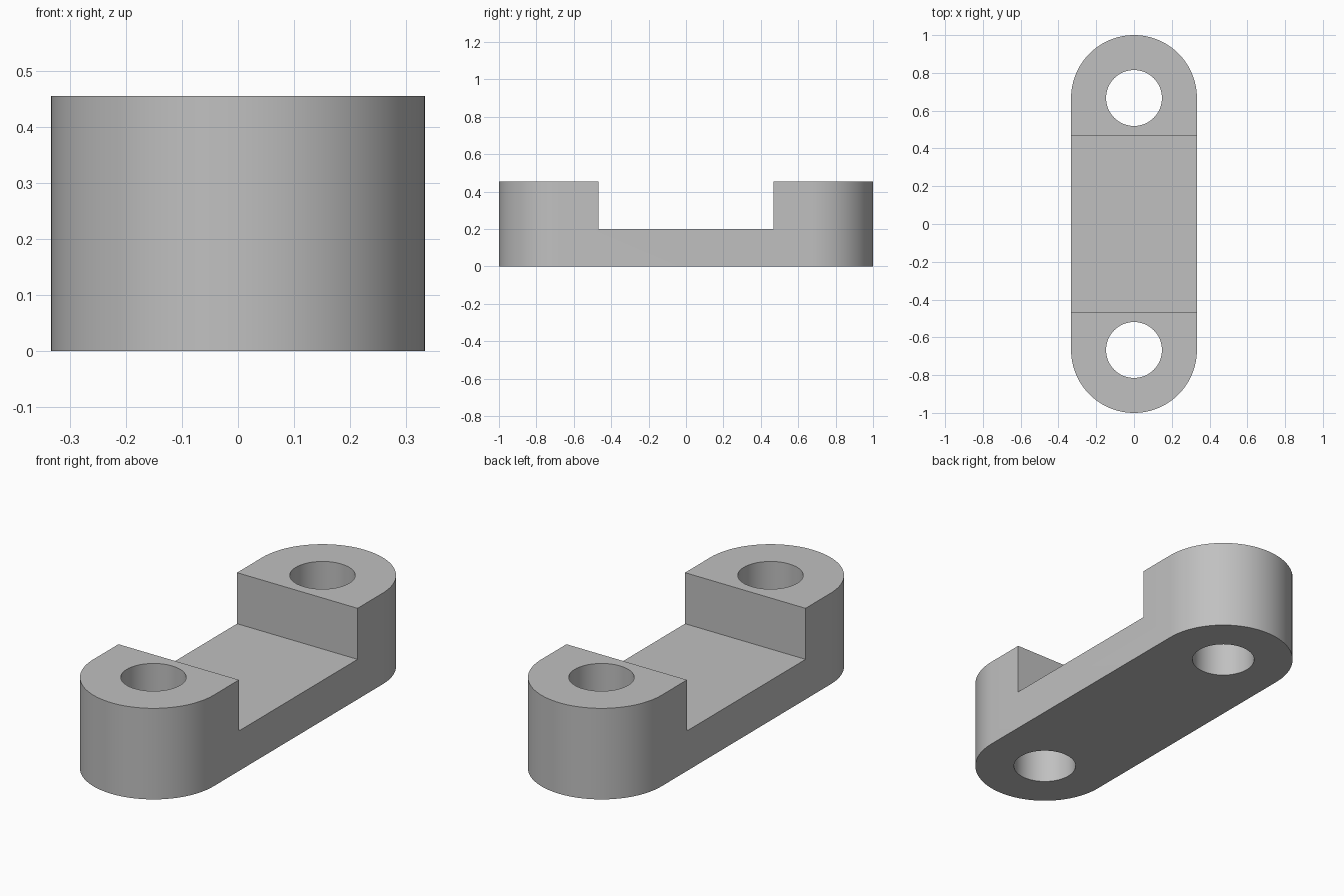
import bpy, bmesh
from math import cos, sin, pi

cube = bpy.data.objects.get("Cube")
if cube:
    bpy.data.objects.remove(cube, do_unlink=True)

LENGTH, RADIUS, HEIGHT = 2.0, 0.333, 0.455
CENTRE_Y = LENGTH / 2 - RADIUS      # hole and end-arc centres
HOLE_RADIUS = 0.148
NOTCH_HALF, FLOOR = 0.468, 0.2
ARC_STEPS = 48

grey = bpy.data.materials.new("plain grey")
grey.use_nodes = True
colour = (0.53, 0.53, 0.53, 1)
grey.diffuse_color = colour
grey.node_tree.nodes["Principled BSDF"].inputs["Base Color"].default_value = colour


def prism(name, outline, bottom, top):
    """Extrude a counter-clockwise outline between two heights."""
    bm = bmesh.new()
    face = bm.faces.new([bm.verts.new((x, y, bottom)) for x, y in outline])
    result = bmesh.ops.extrude_face_region(bm, geom=[face])
    verts = [v for v in result["geom"] if isinstance(v, bmesh.types.BMVert)]
    bmesh.ops.translate(bm, verts=verts, vec=(0, 0, top - bottom))
    bmesh.ops.recalc_face_normals(bm, faces=bm.faces)
    mesh = bpy.data.meshes.new(name)
    bm.to_mesh(mesh)
    bm.free()
    mesh.materials.append(grey)
    obj = bpy.data.objects.new(name, mesh)
    bpy.context.collection.objects.link(obj)
    return obj


def arc(radius, y, start, sweep, steps):
    return [(radius * cos(start + sweep * i / steps),
             y + radius * sin(start + sweep * i / steps)) for i in range(steps + 1)]


# Round-ended link body
body = prism("link_bracket",
             arc(RADIUS, CENTRE_Y, 0, pi, ARC_STEPS)
             + arc(RADIUS, -CENTRE_Y, pi, pi, ARC_STEPS), 0, HEIGHT)

# Central notch and the two through holes
notch = [(-1, -NOTCH_HALF), (1, -NOTCH_HALF), (1, NOTCH_HALF), (-1, NOTCH_HALF)]
cutters = [prism("notch_cutter", notch, FLOOR, 1)]
for side, y in (("front", -CENTRE_Y), ("back", CENTRE_Y)):
    circle = arc(HOLE_RADIUS, y, 0, 2 * pi, 64)[:-1]
    cutters.append(prism(side + "_hole_cutter", circle, -1, 1))

bpy.ops.object.select_all(action="DESELECT")
body.select_set(True)
bpy.context.view_layer.objects.active = body
for cutter in cutters:
    cutter.hide_render = True
    cut = body.modifiers.new(cutter.name, "BOOLEAN")
    cut.operation = "DIFFERENCE"
    cut.solver = "EXACT"
    cut.object = cutter
    bpy.ops.object.modifier_apply(modifier=cut.name)
    bpy.data.objects.remove(cutter, do_unlink=True)

# Smooth round walls with crisp rims
bpy.ops.object.shade_smooth_by_angle(angle=pi / 6)
